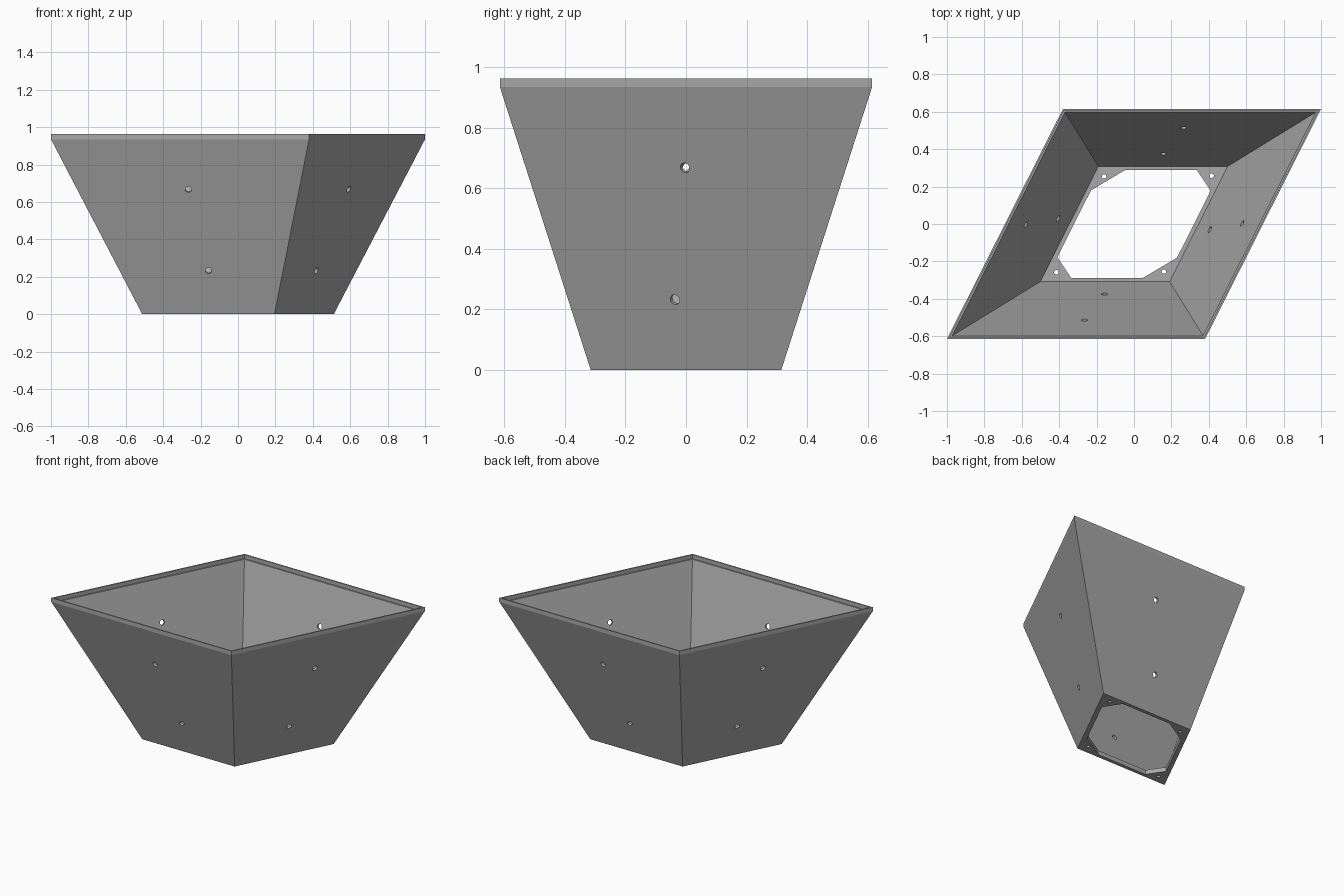
import bpy
import bmesh
from mathutils import Vector, Matrix

if "Cube" in bpy.data.objects:
    bpy.data.objects.remove(bpy.data.objects["Cube"], do_unlink=True)

grey = bpy.data.materials.new("plain_grey")
grey.use_nodes = True
colour = (0.4, 0.4, 0.4, 1)
grey.diffuse_color = colour
grey.node_tree.nodes["Principled BSDF"].inputs["Base Color"].default_value = colour

HALF_Y, RIM_Z, TOP_Z, FLOOR_Z = 0.615, 0.935, 0.963, 0.03


def make_object(name, bm):
    bmesh.ops.recalc_face_normals(bm, faces=bm.faces)
    mesh = bpy.data.meshes.new(name)
    bm.to_mesh(mesh)
    bm.free()
    mesh.materials.append(grey)
    obj = bpy.data.objects.new(name, mesh)
    bpy.context.collection.objects.link(obj)
    return obj


def loft(bm, rings):
    """Skin closed rings of points and cap both ends."""
    loops = [[bm.verts.new(p) for p in ring] for ring in rings]
    n = len(loops[0])
    for a, b in zip(loops, loops[1:]):
        for i in range(n):
            j = (i + 1) % n
            bm.faces.new((a[i], a[j], b[j], b[i]))
    bm.faces.new(loops[0])
    bm.faces.new(loops[-1])


def both_ends(points):
    """Add the half-turn copy of a run of plan points."""
    return points + [(-x, -y) for x, y in points]


def rhombus(half_y, z):
    s = half_y / HALF_Y
    plan = both_ends([(-1, -HALF_Y), (0.38, -HALF_Y)])
    return [(x * s, y * s, z) for x, y in plan]


# Tapered planter shell with upright rim and inner ledge
shell = bmesh.new()
loft(shell, [rhombus(0.315, 0), rhombus(HALF_Y, RIM_Z), rhombus(HALF_Y, TOP_Z),
             rhombus(0.606, TOP_Z), rhombus(0.606, RIM_Z),
             rhombus(0.598, RIM_Z), rhombus(0.308, FLOOR_Z)])
planter = make_object("planter_shell", shell)

# Chamfered floor opening
cut = bmesh.new()
opening = both_ends([(0.335, 0.29), (0.41, 0.178), (0.23, -0.18), (0.045, -0.29)])
loft(cut, [[(x, y, z) for x, y in opening] for z in (-0.1, FLOOR_Z + 0.005)])
cutters = [make_object("floor_opening_cutter", cut)]

# Round holes: two through each sloping wall, one in each floor corner
slope = 0.3 / RIM_Z
front_normal = Vector((0, -1, -slope))
side_normal = Vector((1.23, -0.62, -0.49 * 1.23 / RIM_Z + 0.3 * 0.62 / RIM_Z))
holes = [((-0.265, -0.52, 0.67), front_normal, 0.017),
         ((-0.157, -0.382, 0.235), front_normal, 0.017),
         ((0.585, 0.0, 0.67), side_normal, 0.017),
         ((0.41, -0.032, 0.235), side_normal, 0.017),
         ((0.415, 0.258, 0.015), Vector((0, 0, 1)), 0.012),
         ((0.16, -0.254, 0.015), Vector((0, 0, 1)), 0.012)]
drill = bmesh.new()
for place, axis, radius in holes:
    for turn in (1, -1):
        flip = Matrix.Diagonal((turn, turn, 1))
        spin = (flip @ axis).to_track_quat("Z", "Y").to_matrix().to_4x4()
        bmesh.ops.create_cone(drill, cap_ends=True, segments=20,
                              radius1=radius, radius2=radius, depth=0.1,
                              matrix=Matrix.Translation(flip @ Vector(place)) @ spin)
cutters.append(make_object("round_hole_cutter", drill))

for cutter in cutters:
    cutter.hide_render = True
    mod = planter.modifiers.new(cutter.name, "BOOLEAN")
    mod.operation = "DIFFERENCE"
    mod.solver = "EXACT"
    mod.object = cutter

# Bake the cuts and discard the cutters
depsgraph = bpy.context.evaluated_depsgraph_get()
baked = bpy.data.meshes.new_from_object(planter.evaluated_get(depsgraph))
planter.modifiers.clear()
planter.data = baked
baked.materials.clear()
baked.materials.append(grey)
for cutter in cutters:
    bpy.data.objects.remove(cutter, do_unlink=True)
